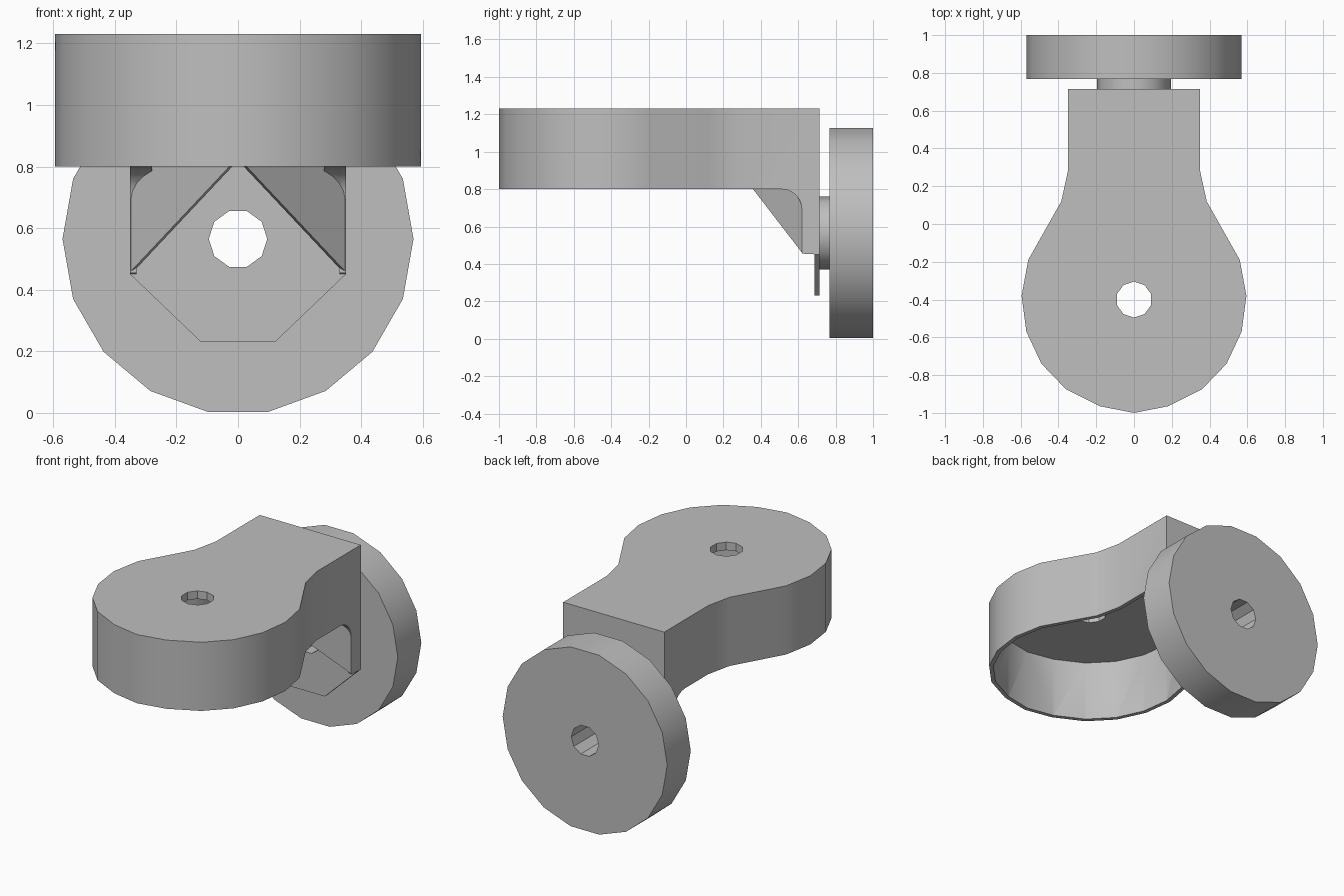
import bpy, bmesh, math
from mathutils import Vector

cube = bpy.data.objects.get("Cube")
if cube:
    bpy.data.objects.remove(cube, do_unlink=True)

grey = bpy.data.materials.new("plain grey")
grey.use_nodes = True
COLOUR = (0.52, 0.52, 0.52, 1)
grey.diffuse_color = COLOUR
grey.node_tree.nodes["Principled BSDF"].inputs["Base Color"].default_value = COLOUR

X, Y, Z = Vector((1, 0, 0)), Vector((0, 1, 0)), Vector((0, 0, 1))


def ring(cx, cy, r, sides, turn=0.0):
    return [(cx + r * math.cos(turn + math.tau * i / sides),
             cy + r * math.sin(turn + math.tau * i / sides)) for i in range(sides)]


def prism(name, loops, u, v, start, depth):
    """Fill an outline with optional holes in the u, v plane and extrude it."""
    bm = bmesh.new()
    for loop in loops:
        vs = [bm.verts.new(u * a + v * b + start) for a, b in loop]
        for a, b in zip(vs, vs[1:] + vs[:1]):
            bm.edges.new((a, b))
    bmesh.ops.triangle_fill(bm, use_beauty=True, edges=bm.edges[:])
    grown = bmesh.ops.extrude_face_region(bm, geom=bm.faces[:])["geom"]
    bmesh.ops.translate(bm, vec=depth,
                        verts=[g for g in grown if isinstance(g, bmesh.types.BMVert)])
    bmesh.ops.recalc_face_normals(bm, faces=bm.faces[:])
    mesh = bpy.data.meshes.new(name)
    bm.to_mesh(mesh)
    bm.free()
    mesh.materials.append(grey)
    ob = bpy.data.objects.new(name, mesh)
    bpy.context.collection.objects.link(ob)
    return ob


def activate(ob):
    bpy.ops.object.select_all(action='DESELECT')
    ob.select_set(True)
    bpy.context.view_layer.objects.active = ob


def combine(base, other, operation):
    mod = base.modifiers.new("combine", 'BOOLEAN')
    mod.operation, mod.object, mod.solver = operation, other, 'EXACT'
    activate(base)
    bpy.ops.object.modifier_apply(modifier=mod.name)
    bpy.data.objects.remove(other, do_unlink=True)


def inset(loop, d):
    """Move a counterclockwise outline inward by d."""
    out = []
    for i, p in enumerate(loop):
        p, a, b = Vector(p), Vector(loop[i - 1]), Vector(loop[(i + 1) % len(loop)])
        n1, n2 = [Vector((-e.y, e.x)).normalized() for e in (p - a, b - p)]
        out.append(tuple(p + (n1 + n2) * d / (1 + n1.dot(n2))))
    return out


TOP, RIM, ROOF, BACK = 1.23, 0.80, 1.18, 0.715
AXIS = 0.565
HALF = 0.35

# Housing: keyhole outline, hollow from below, with a round hole in the roof
right = [(0.18, -0.965), (0.36, -0.875), (0.49, -0.74), (0.57, -0.57), (0.595, -0.38),
         (0.56, -0.19), (0.385, 0.12), (HALF, 0.28), (HALF, BACK)]
outline = [(0, -1)] + right + [(-x, y) for x, y in reversed(right)]
housing = prism("housing", [outline, ring(0, -0.4, 0.095, 10, math.pi / 2)],
                X, Y, Z * RIM, Z * (TOP - RIM))
cavity = prism("cavity", [inset(outline, 0.025)], X, Y, Z * 0.7, Z * (ROOF - 0.7))
combine(housing, cavity, 'DIFFERENCE')

# Back plate with clipped lower corners and axle hole
plate = [(-HALF, 0.45), (-0.12, 0.23), (0.12, 0.23), (HALF, 0.45), (HALF, 1.0), (-HALF, 1.0)]
combine(housing, prism("back_plate", [plate, ring(0, AXIS, 0.095, 10)],
                       X, Z, Y * (BACK - 0.028), Y * 0.028), 'UNION')

# Side flanges with a rounded inner corner
arc = [(0.51 + 0.11 * math.sin(t * math.pi / 12), 0.69 + 0.11 * math.cos(t * math.pi / 12))
       for t in range(7)]
flange = arc + [(0.62, 0.455), (BACK, 0.45), (BACK, 0.9), (0.51, 0.9)]
corner = arc + [(0.64, 0.69), (0.64, 0.82), (0.51, 0.82)]
for side in (1, -1):
    combine(housing, prism("flange", [flange], Y, Z, X * side * HALF, X * side * -0.02), 'UNION')
    combine(housing, prism("corner", [corner], Y, Z, X * side * 0.34, X * side * -0.06), 'UNION')

# Pair of upright webs meeting in a V, with sloping lower edges
for side, name in ((1, "left_web"), (-1, "right_web")):
    start, end = Vector((side * 0.348, 0.62, 0)), Vector((0, 0.335, 0))
    run = end - start
    across = Vector((run.y, -run.x, 0)).normalized() * side * -0.015
    if across.y < 0:
        across = -across
    prism(name, [[(0, 0.46), (1, 0.83), (1, ROOF), (0, ROOF)]], run, Z, start, across)

# Axle collar and wheel, bored through
bore = ring(0, AXIS, 0.095, 10)
prism("axle_collar", [ring(0, AXIS, 0.195, 12), bore], X, Z, Y * BACK, Y * 0.055)
prism("wheel", [ring(0, AXIS, 0.57, 18), bore], X, Z, Y * 0.767, Y * 0.233)

for ob in list(bpy.context.collection.objects):
    if ob.type == 'MESH':
        activate(ob)
        bpy.ops.object.shade_smooth_by_angle(angle=math.radians(31))
